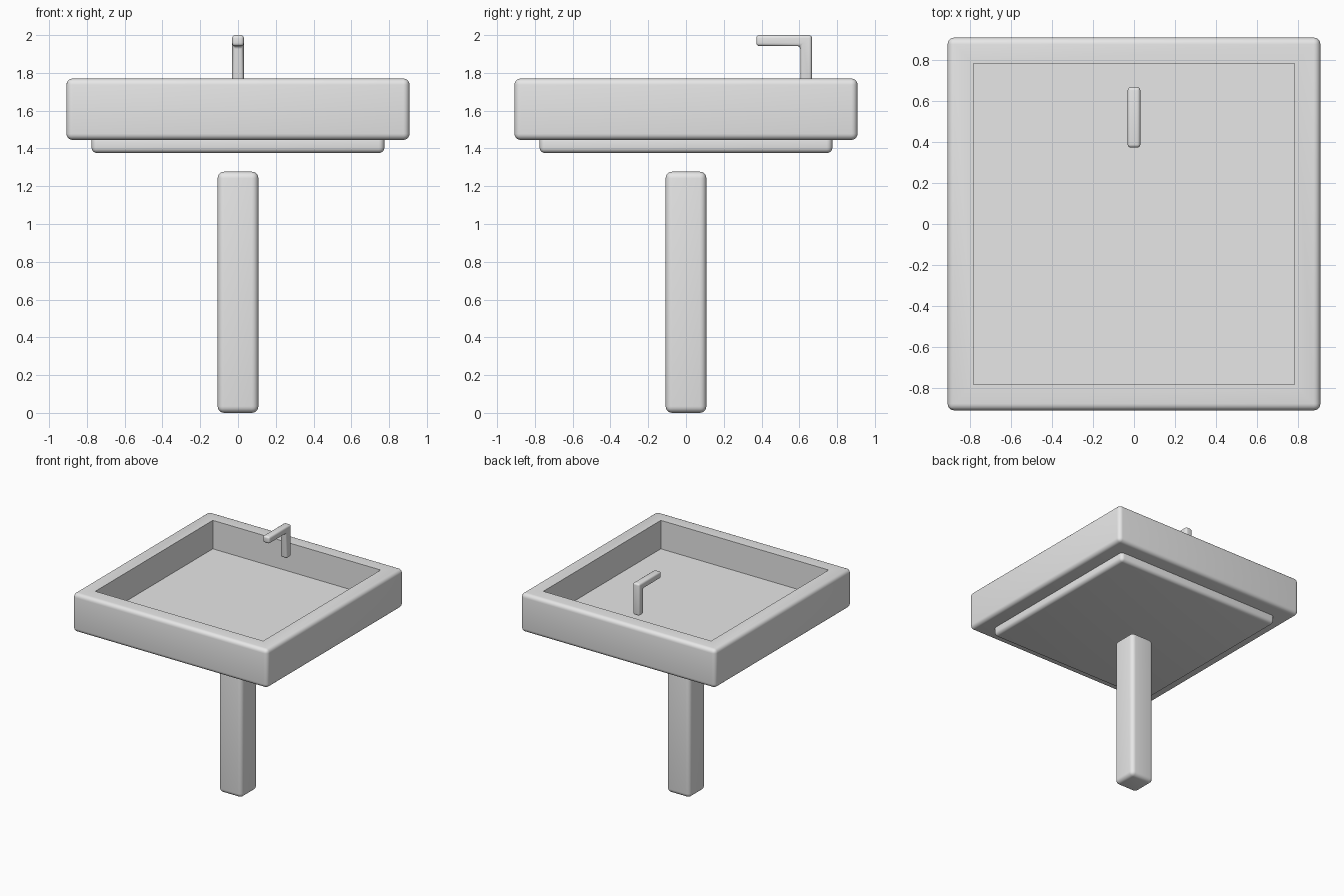
import bpy, bmesh, math
from mathutils import Vector

cube = bpy.data.objects.get("Cube")
if cube:
    bpy.data.objects.remove(cube, do_unlink=True)

# One plain grey for everything
grey = bpy.data.materials.new("light grey")
grey.use_nodes = True
colour = (0.8, 0.8, 0.8, 1.0)
grey.diffuse_color = colour
grey.node_tree.nodes["Principled BSDF"].inputs["Base Color"].default_value = colour


def finish(name, bm, edges, radius, segments=5):
    """Round the given edges and turn the bmesh into a smooth shaded object."""
    bmesh.ops.bevel(bm, geom=edges, offset=radius, segments=segments,
                    profile=0.5, affect='EDGES', clamp_overlap=True)
    bmesh.ops.recalc_face_normals(bm, faces=bm.faces[:])
    mesh = bpy.data.meshes.new(name)
    bm.to_mesh(mesh)
    bm.free()
    mesh.materials.append(grey)
    obj = bpy.data.objects.new(name, mesh)
    bpy.context.collection.objects.link(obj)
    bpy.ops.object.select_all(action='DESELECT')
    obj.select_set(True)
    bpy.context.view_layer.objects.active = obj
    bpy.ops.object.shade_smooth_by_angle(angle=math.radians(35))
    return obj


def box(half, z0, z1):
    """Square block centred on the z axis."""
    bm = bmesh.new()
    bmesh.ops.create_cube(bm, size=1)
    for v in bm.verts:
        v.co = Vector((v.co.x * 2 * half, v.co.y * 2 * half, z1 if v.co.z > 0 else z0))
    return bm


# Pedestal
bm = box(0.108, 0.0, 1.277)
finish("pedestal", bm, bm.edges[:], 0.035)

# Tray under the basin
bm = box(0.775, 1.375, 1.47)
finish("under_tray", bm, bm.edges[:], 0.03)

# Basin: square block with a sunken floor
RIM, FLOOR, OUTER, INNER = 1.77, 1.53, 0.908, 0.73
bm = box(OUTER, 1.445, RIM)
top = max(bm.faces, key=lambda f: f.calc_center_median().z)
bmesh.ops.inset_region(bm, faces=[top], thickness=OUTER - INNER)
sunk = bmesh.ops.extrude_discrete_faces(bm, faces=[top])["faces"][0]
bmesh.ops.translate(bm, verts=sunk.verts[:], vec=(0, 0, FLOOR - RIM))


def rounded(edge):
    """Outer edges and the inner rim are rounded; the inner corners stay sharp."""
    a, b = (v.co for v in edge.verts)
    outer = all(max(abs(p.x), abs(p.y)) > OUTER - 0.01 for p in (a, b))
    inner_rim = all(abs(p.z - RIM) < 0.001 and abs(p.x) < INNER + 0.01 for p in (a, b))
    return outer or inner_rim


finish("basin", bm, [e for e in bm.edges if rounded(e)], 0.033)

# Tap: L-shaped profile extruded sideways
bm = bmesh.new()
profile = [(0.605, 1.73), (0.667, 1.73), (0.667, 2.0),
           (0.372, 2.0), (0.372, 1.942), (0.605, 1.942)]
face = bm.faces.new([bm.verts.new((-0.031, y, z)) for y, z in profile])
side = bmesh.ops.extrude_face_region(bm, geom=[face])["geom"]
bmesh.ops.translate(bm, verts=[g for g in side if isinstance(g, bmesh.types.BMVert)],
                    vec=(0.062, 0, 0))
finish("tap", bm, bm.edges[:], 0.016, 4)
